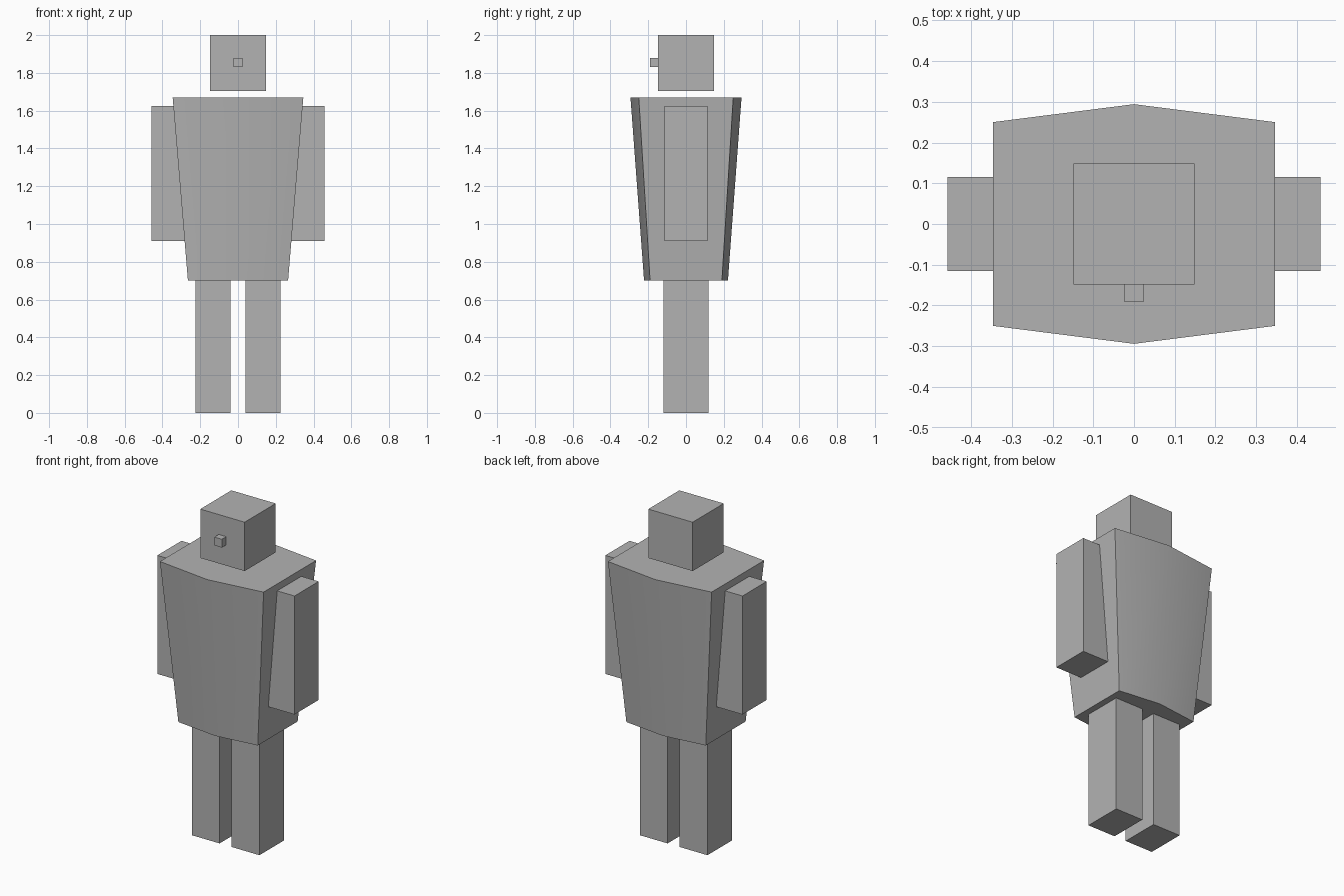
import bpy, bmesh
from mathutils import Vector

cube = bpy.data.objects.get("Cube")
if cube:
    bpy.data.objects.remove(cube, do_unlink=True)

# Single plain grey material
grey = bpy.data.materials.new("plain grey")
grey.use_nodes = True
colour = (0.45, 0.45, 0.45, 1)
grey.diffuse_color = colour
grey.node_tree.nodes["Principled BSDF"].inputs["Base Color"].default_value = colour


def add_object(name, bm):
    bmesh.ops.recalc_face_normals(bm, faces=bm.faces)
    mesh = bpy.data.meshes.new(name)
    bm.to_mesh(mesh)
    bm.free()
    mesh.materials.append(grey)
    obj = bpy.data.objects.new(name, mesh)
    bpy.context.collection.objects.link(obj)
    return obj


def box(name, low, high):
    low, high = Vector(low), Vector(high)
    bm = bmesh.new()
    bmesh.ops.create_cube(bm, size=1)
    bmesh.ops.scale(bm, vec=high - low, verts=bm.verts)
    bmesh.ops.translate(bm, vec=(low + high) / 2, verts=bm.verts)
    return add_object(name, bm)


# Head and nose
box("head", (-0.148, -0.148, 1.705), (0.148, 0.148, 2.0))
box("nose", (-0.025, -0.19, 1.83), (0.025, -0.14, 1.88))

# Tapered six-sided torso, with a soft ridge down the front and back
bm = bmesh.new()
rings = []
for z, half_width, side_depth, middle_depth in ((0.70, 0.265, 0.19, 0.222),
                                                (1.67, 0.346, 0.25, 0.294)):
    outline = [(-half_width, -side_depth), (0, -middle_depth), (half_width, -side_depth),
               (half_width, side_depth), (0, middle_depth), (-half_width, side_depth)]
    rings.append([bm.verts.new((x, y, z)) for x, y in outline])
bottom, top = rings
bm.faces.new(bottom)
bm.faces.new(top)
for i in range(6):
    j = (i + 1) % 6
    bm.faces.new((bottom[i], bottom[j], top[j], top[i]))
torso = add_object("torso", bm)
bpy.ops.object.select_all(action="DESELECT")
torso.select_set(True)
bpy.context.view_layer.objects.active = torso
bpy.ops.object.shade_smooth_by_angle()

# Arms and legs, one pair on each side
for side, s in (("left", 1), ("right", -1)):
    for part, inner, outer, depth, z0, z1 in (("arm", 0.272, 0.458, 0.115, 0.91, 1.625),
                                              ("leg", 0.04, 0.226, 0.118, 0, 0.70)):
        x0, x1 = sorted((s * inner, s * outer))
        box(f"{side}_{part}", (x0, -depth, z0), (x1, depth, z1))
